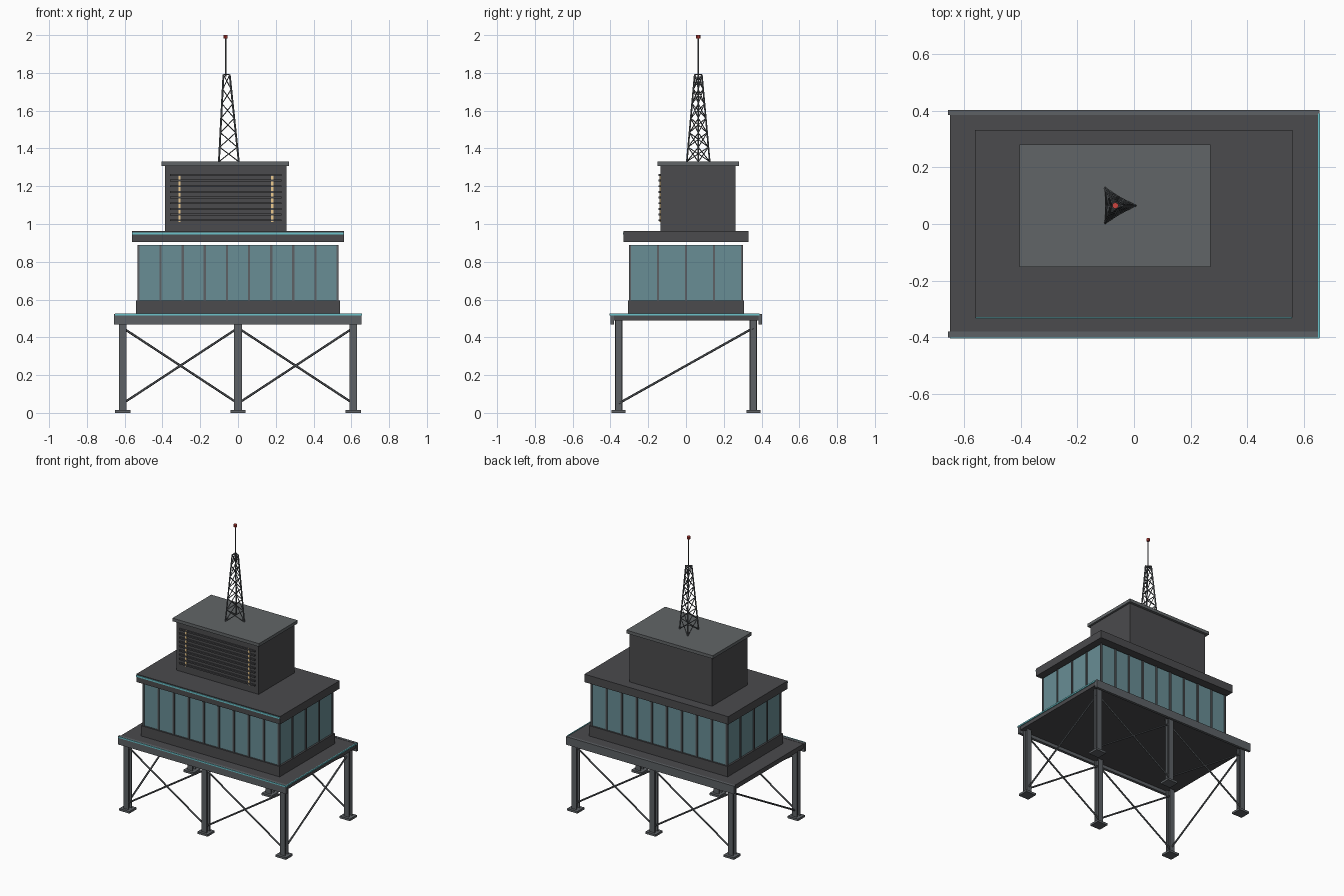
import bpy, bmesh, math
from mathutils import Vector

if "Cube" in bpy.data.objects:
    bpy.data.objects.remove(bpy.data.objects["Cube"])


def mat(name, c):
    m = bpy.data.materials.new(name)
    m.diffuse_color = (*c, 1)
    m.use_nodes = True
    m.node_tree.nodes["Principled BSDF"].inputs["Base Color"].default_value = m.diffuse_color
    return m


DARK = mat("dark_panel", (0.07, 0.07, 0.075))
STEEL = mat("steel", (0.11, 0.12, 0.13))
LIGHTER = mat("roof_grey", (0.12, 0.13, 0.135))
GLASS = mat("tinted_glass", (0.14, 0.27, 0.30))
TEAL = mat("teal_light", (0.15, 0.55, 0.60))
AMBER = mat("amber_light", (0.85, 0.60, 0.28))
RED = mat("red_beacon", (0.60, 0.06, 0.05))


def finish(name, bm, m):
    me = bpy.data.meshes.new(name)
    bm.to_mesh(me)
    bm.free()
    me.materials.append(m)
    ob = bpy.data.objects.new(name, me)
    bpy.context.collection.objects.link(ob)
    return ob


def add_box(bm, x0, x1, y0, y1, z0, z1):
    vs = bmesh.ops.create_cube(bm, size=1)["verts"]
    for v in vs:
        v.co = Vector(((x0 + x1) / 2 + v.co.x * (x1 - x0),
                       (y0 + y1) / 2 + v.co.y * (y1 - y0),
                       (z0 + z1) / 2 + v.co.z * (z1 - z0)))


def boxes(name, items, m):
    bm = bmesh.new()
    for b in items:
        add_box(bm, *b)
    return finish(name, bm, m)


def rods(name, pairs, r, m, n=6):
    bm = bmesh.new()
    for a, b in pairs:
        a, b = Vector(a), Vector(b)
        d = b - a
        vs = bmesh.ops.create_cone(bm, cap_ends=True, segments=n, radius1=r,
                                   radius2=r, depth=d.length)["verts"]
        q = d.to_track_quat('Z', 'Y')
        for v in vs:
            v.co = q @ v.co + (a + b) / 2
    return finish(name, bm, m)


# Legs: H-section columns on base plates
LX, LY = (-0.61, 0, 0.61), (-0.357, 0.357)
cols, feet = [], []
for x in LX:
    for y in LY:
        for s in (-1, 1):
            yc = y + s * 0.0165
            cols.append((x - 0.02, x + 0.02, yc - 0.0035, yc + 0.0035, 0.015, 0.49))
        cols.append((x - 0.004, x + 0.004, y - 0.014, y + 0.014, 0.015, 0.49))
        feet.append((x - 0.04, x + 0.04, y - 0.038, y + 0.038, 0, 0.015))
boxes("leg_columns", cols, STEEL)
boxes("foot_plates", feet, STEEL)

# Diagonal bracing: crosses along front and back, one diagonal per end
br = []
for y in LY:
    for a, b in zip(LX, LX[1:]):
        br += [((a, y, 0.05), (b, y, 0.45)), ((a, y, 0.45), (b, y, 0.05))]
for x in (LX[0], LX[2]):
    br.append(((x, LY[0], 0.05), (x, LY[1], 0.45)))
rods("leg_bracing", br, 0.006, STEEL)

# Deck and long edge beams
boxes("deck_plate", [(-0.65, 0.65, -0.39, 0.39, 0.49, 0.522)], DARK)
boxes("deck_edge_beams", [(-0.657, 0.655, -0.40, -0.38, 0.467, 0.524),
                          (-0.657, 0.655, 0.385, 0.403, 0.467, 0.524)], STEEL)
boxes("deck_light_strips", [(-0.65, 0.655, -0.404, -0.40, 0.516, 0.526),
                            (0.65, 0.656, -0.40, 0.39, 0.516, 0.526)], TEAL)

# Glazed main cabin
boxes("cabin_plinth", [(-0.54, 0.54, -0.307, 0.307, 0.522, 0.595)], DARK)
boxes("cabin_glass", [(-0.527, 0.527, -0.295, 0.295, 0.595, 0.888)], GLASS)
mull = []
for i in range(10):
    x = -0.527 + i * 1.054 / 9
    for y in (-0.296, 0.296):
        mull.append((x - 0.006, x + 0.006, y - 0.006, y + 0.006, 0.595, 0.888))
for i in range(1, 4):
    y = -0.296 + i * 0.148
    for x in (-0.527, 0.527):
        mull.append((x - 0.006, x + 0.006, y - 0.006, y + 0.006, 0.595, 0.888))
boxes("window_mullions", mull, STEEL)
boxes("cabin_roof", [(-0.562, 0.56, -0.33, 0.332, 0.906, 0.962)], DARK)
boxes("roof_light_strip", [(-0.56, 0.558, -0.334, -0.33, 0.944, 0.956)], TEAL)

# Rooftop plant room with louvred front
boxes("plant_room", [(-0.387, 0.256, -0.135, 0.262, 0.962, 1.31)], DARK)
boxes("plant_room_cap", [(-0.405, 0.27, -0.152, 0.28, 1.308, 1.33)], LIGHTER)
boxes("louvre_slats", [(-0.36, 0.23, -0.145, -0.135, z, z + 0.01)
                       for z in (1.015 + 0.03 * i for i in range(9))], DARK)
boxes("amber_strips", [(x - 0.006, x + 0.006, -0.141, -0.135, 1.01, 1.265)
                       for x in (-0.31, 0.182)], AMBER)

# Triangular lattice mast
CX, CY, Z0, Z1, N = -0.066, 0.065, 1.33, 1.79, 6


def mast_pt(k, t):
    r = 0.07 + (0.022 - 0.07) * t
    a = k * math.tau / 3
    return (CX + r * math.cos(a), CY + r * math.sin(a), Z0 + (Z1 - Z0) * t)


rods("mast_legs", [(mast_pt(k, 0), mast_pt(k, 1)) for k in range(3)], 0.005, STEEL)
lat = []
for i in range(N):
    t, u = i / N, (i + 1) / N
    for k in range(3):
        lat += [(mast_pt(k, t), mast_pt(k + 1, u)), (mast_pt(k + 1, t), mast_pt(k, u))]
lat += [(mast_pt(k, 1), mast_pt(k + 1, 1)) for k in range(3)]
lat += [(mast_pt(k, 1), (CX, CY, Z1)) for k in range(3)]
rods("mast_lattice", lat, 0.0028, STEEL, 5)
rods("mast_antenna", [((CX, CY, 1.78), (CX, CY, 1.985))], 0.004, STEEL, 8)
rods("mast_beacon", [((CX, CY, 1.982), (CX, CY, 2.0))], 0.011, RED, 10)
